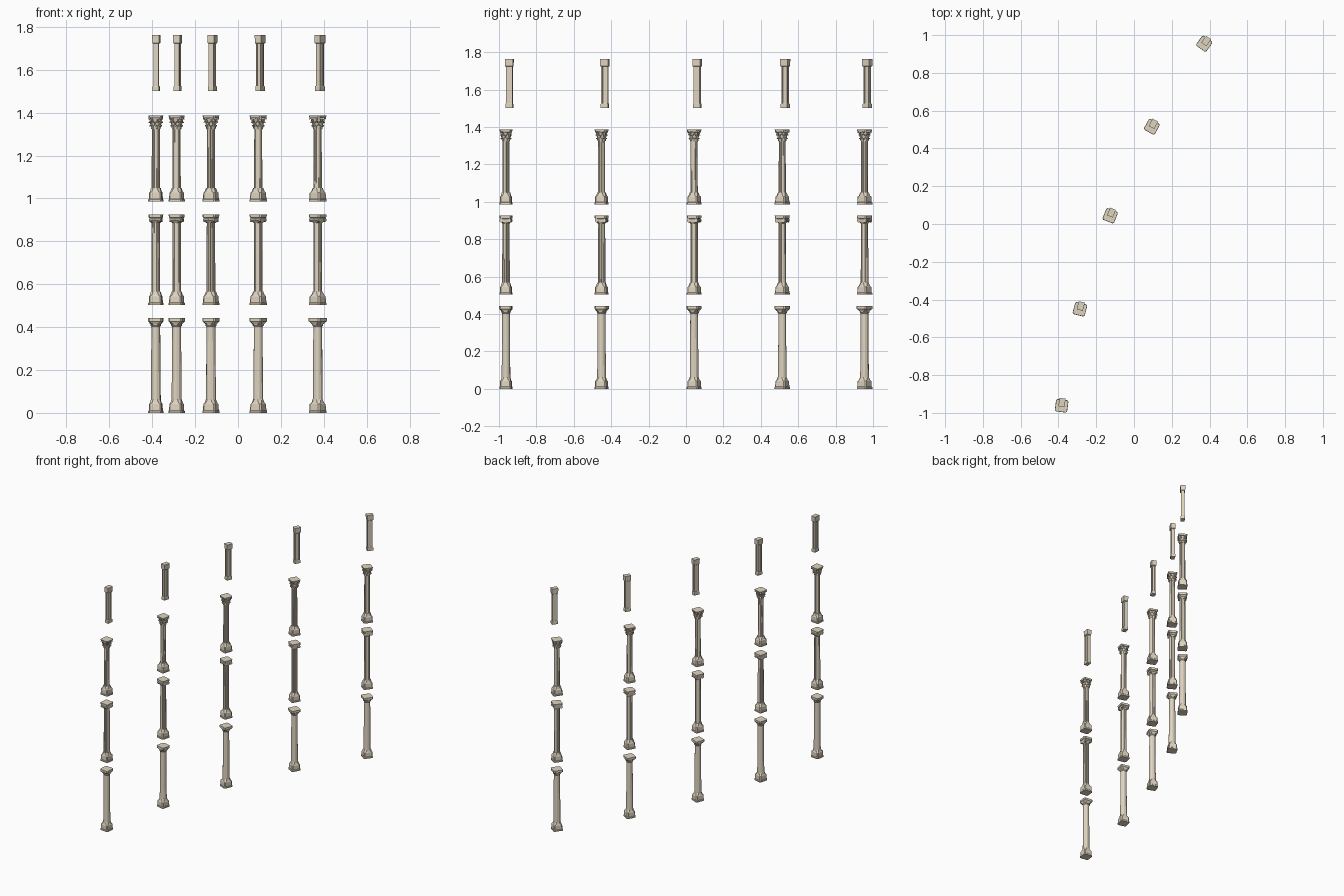
import bpy, bmesh, math
from mathutils import Matrix, Vector

if "Cube" in bpy.data.objects:
    bpy.data.objects.remove(bpy.data.objects["Cube"])

stone = bpy.data.materials.new("stone")
stone.diffuse_color = (0.74, 0.66, 0.53, 1)
stone.use_nodes = True
stone.node_tree.nodes["Principled BSDF"].inputs["Base Color"].default_value = stone.diffuse_color

# Five bays along an arc; local x points along the arc, local y outward
R, CX, CY, STEP = 4.165, 3.749, -1.483, 7.16


def bay_matrix(i):
    a = math.radians(158.5 + (2 - i) * STEP)
    pos = Vector((CX + R * math.cos(a), CY + R * math.sin(a), 0))
    return Matrix.Translation(pos) @ Matrix.Rotation(a - math.pi / 2, 4, 'Z')


def chamfered(h, c=0.22):
    k = h * (1 - c)
    return [(h, -k), (h, k), (k, h), (-k, h), (-h, k), (-h, -k), (-k, -h), (k, -h)]


def ngon(r, n):
    return [(r * math.cos((i + .5) * math.tau / n), r * math.sin((i + .5) * math.tau / n))
            for i in range(n)]


def fluted(r, n=12):
    pts = []
    for i in range(n):
        for f, k in ((-.32, 1), (.32, 1), (.42, .89), (.58, .89)):
            a = (i + f) * math.tau / n
            pts.append((r * k * math.cos(a), r * k * math.sin(a)))
    return pts


def rect(hx, hy):
    return [(hx, -hy), (hx, hy), (-hx, hy), (-hx, -hy)]


def grooved(hx, hy, d=.003):
    """Rectangle with a shallow vertical channel in each face."""
    quarter = lambda a, b: [(a, -b), (a, -b * .5), (a - d, -b * .5),
                            (a - d, b * .5), (a, b * .5)]
    pts = []
    for q, (a, b) in enumerate(((hx, hy), (hy, hx), (hx, hy), (hy, hx))):
        c, s = ((1, 0), (0, 1), (-1, 0), (0, -1))[q]
        pts += [(x * c - y * s, x * s + y * c) for x, y in quarter(a, b)]
    return pts


def loft(bm, rings, m=Matrix()):
    """Skin a stack of (z, outline) rings and cap both ends."""
    loops = [[bm.verts.new(m @ Vector((x, y, z))) for x, y in o] for z, o in rings]
    for a, b in zip(loops, loops[1:]):
        for i in range(len(a)):
            j = (i + 1) % len(a)
            bm.faces.new((a[i], a[j], b[j], b[i]))
    bm.faces.new(loops[0][::-1])
    bm.faces.new(loops[-1])


def place(name, bm):
    """Turn one part into a mesh and repeat it at every bay."""
    bmesh.ops.recalc_face_normals(bm, faces=bm.faces)
    me = bpy.data.meshes.new(name)
    bm.to_mesh(me)
    bm.free()
    me.materials.append(stone)
    for i in range(5):
        ob = bpy.data.objects.new(f"{name}_{i + 1}", me)
        ob.matrix_world = bay_matrix(i)
        bpy.context.collection.objects.link(ob)


def part(name, rings):
    bm = bmesh.new()
    loft(bm, rings)
    place(name, bm)


def base(name, z):
    part(name, [(z + dz, chamfered(h, c)) for dz, h, c in (
        (0, .0325, .2), (.009, .0325, .2), (.012, .030, .2), (.041, .029, .2),
        (.046, .026, .4), (.064, .0215, .586))])


# Lowest tier: plain column
base("lower_base", 0)
part("lower_shaft", [(.055, ngon(.0235, 12)), (.41, ngon(.0205, 12))])
part("lower_capital", [(z, chamfered(h, c)) for z, h, c in (
    (.403, .0205, .586), (.408, .024, .586), (.413, .024, .586),
    (.424, .030, .25), (.427, .033, .2), (.442, .033, .2))])

# Second tier: fluted column with scroll capital
base("second_base", .503)
part("second_shaft", [(.558, fluted(.0205)), (.895, fluted(.0195))])
bm = bmesh.new()
loft(bm, [(z, chamfered(h, c)) for z, h, c in (
    (.885, .0195, .586), (.893, .025, .4), (.909, .027, .3),
    (.911, .031, .2), (.926, .032, .2))])
for s in (-1, 1):
    m = Matrix.Translation((s * .021, 0, .900)) @ Matrix.Rotation(math.pi / 2, 4, 'X')
    loft(bm, [(-.027, ngon(.0105, 8)), (0, ngon(.008, 8)), (.027, ngon(.0105, 8))], m)
place("second_scroll_capital", bm)

# Third tier: fluted column with leaf capital
base("third_base", .986)
part("third_shaft", [(1.04, fluted(.0195)), (1.33, fluted(.0185))])
bm = bmesh.new()
loft(bm, [(1.322, ngon(.0195, 8)), (1.328, ngon(.020, 8)), (1.355, ngon(.021, 8)),
          (1.374, ngon(.027, 8))])
loft(bm, [(1.375, chamfered(.030, .2)), (1.386, chamfered(.032, .2))])
# leaves curl outward in two staggered rows, with corner scrolls above
for z, n, r, s, off in ((1.325, 8, .019, 1.1, 0), (1.342, 8, .021, 1.3, .5), (1.358, 4, .026, 1.4, .5)):
    for i in range(n):
        m = Matrix.Rotation((i + off) * math.tau / n, 4, 'Z')
        leaf = []
        for dz, dr, w, t in ((0, 0, .007, .002), (.012, .002, .0075, .002),
                             (.017, .0065, .005, .002), (.011, .009, .003, .001)):
            leaf.append((z + dz, [(r + (dr + u * t) * s, v * w)
                                  for u, v in ((-1, -1), (1, -1), (1, 1), (-1, 1))]))
        loft(bm, leaf, m)
place("third_leaf_capital", bm)

# Top tier: slim grooved pilaster, set off along the arc
for name, rings in (
    ("top_base", [(1.502, rect(.020, .0145)), (1.522, rect(.020, .0145)), (1.525, rect(.018, .0125))]),
    ("top_shaft", [(1.522, grooved(.0175, .0115)), (1.728, grooved(.0175, .0115))]),
    ("top_capital", [(1.722, rect(.018, .0125)), (1.725, rect(.0215, .016)), (1.762, rect(.022, .0165))]),
):
    bm = bmesh.new()
    loft(bm, rings, Matrix.Translation((.018, 0, 0)))
    place(name, bm)
